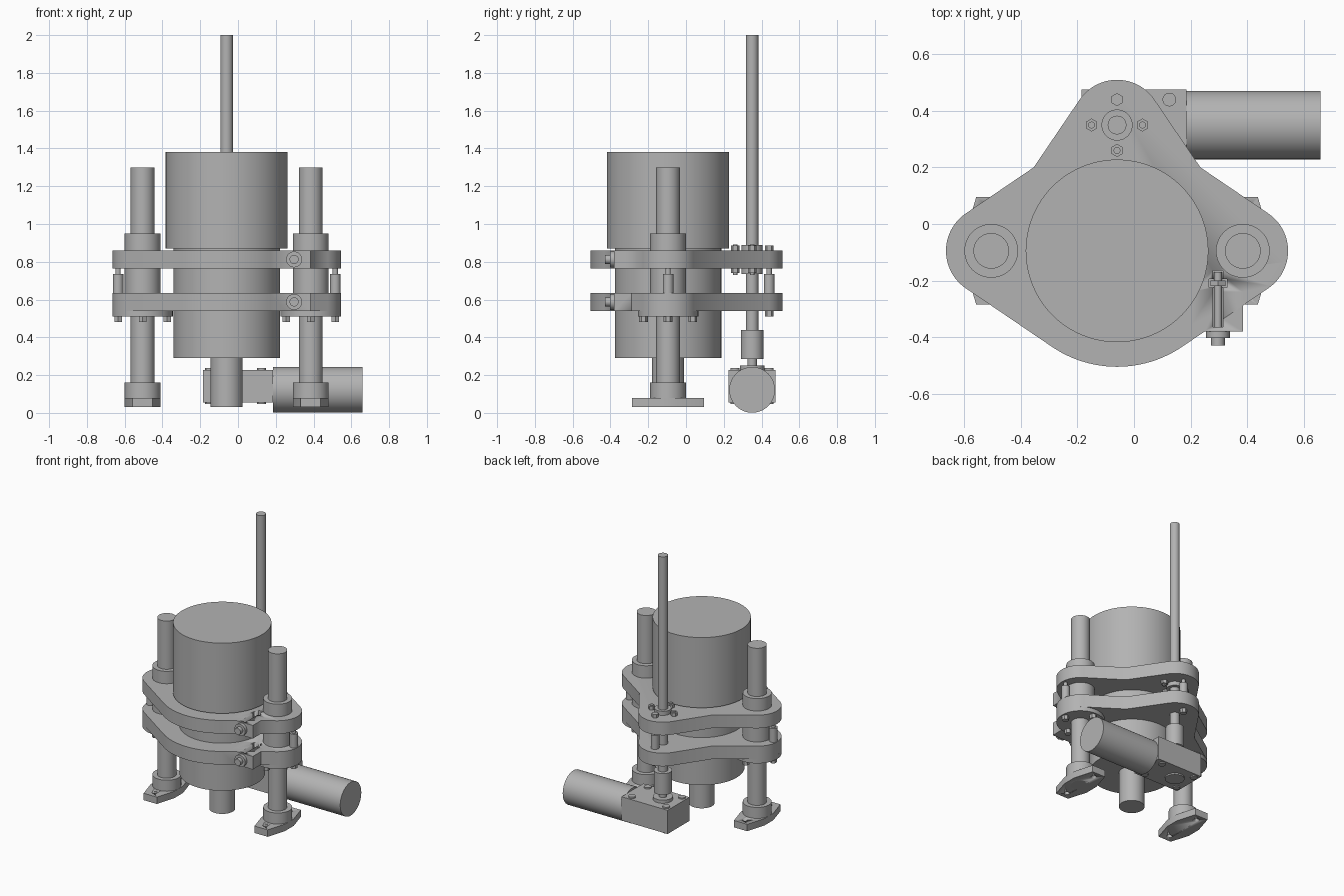
import bpy, bmesh
from math import pi, cos, sin, atan2, acos, hypot
from mathutils import Vector, Matrix

if "Cube" in bpy.data.objects:
    bpy.data.objects.remove(bpy.data.objects["Cube"])

GREY = (0.45, 0.45, 0.45, 1)
metal = bpy.data.materials.new("machined grey")
metal.diffuse_color = GREY
metal.use_nodes = True
metal.node_tree.nodes["Principled BSDF"].inputs["Base Color"].default_value = GREY


def finish(name, bm):
    bmesh.ops.recalc_face_normals(bm, faces=bm.faces)
    mesh = bpy.data.meshes.new(name)
    bm.to_mesh(mesh)
    bm.free()
    mesh.materials.append(metal)
    ob = bpy.data.objects.new(name, mesh)
    bpy.context.collection.objects.link(ob)
    bpy.ops.object.select_all(action='DESELECT')
    ob.select_set(True)
    bpy.context.view_layer.objects.active = ob
    bpy.ops.object.shade_smooth_by_angle(angle=pi / 6)
    return ob


def rod(name, start, end, radius, sides=48):
    """Cylinder or hex prism between two points."""
    a, b = Vector(start), Vector(end)
    turn = (b - a).to_track_quat('Z', 'Y').to_matrix().to_4x4()
    bm = bmesh.new()
    bmesh.ops.create_cone(bm, cap_ends=True, segments=sides, radius1=radius,
                          radius2=radius, depth=(b - a).length,
                          matrix=Matrix.Translation((a + b) / 2) @ turn)
    return finish(name, bm)


def post(name, xy, z0, z1, radius, sides=48):
    return rod(name, (*xy, z0), (*xy, z1), radius, sides)


def box(name, low, high):
    a, b = Vector(low), Vector(high)
    bm = bmesh.new()
    bmesh.ops.create_cube(bm, size=1, matrix=Matrix.Translation((a + b) / 2)
                          @ Matrix.Diagonal((*(b - a), 1)))
    return finish(name, bm)


def slab(name, outline, z0, z1):
    """Extrude a flat outline upward."""
    bm = bmesh.new()
    face = bm.faces.new([bm.verts.new((x, y, z0)) for x, y in outline])
    top = bmesh.ops.extrude_face_region(bm, geom=[face])["geom"]
    bmesh.ops.translate(bm, vec=(0, 0, z1 - z0),
                        verts=[v for v in top if isinstance(v, bmesh.types.BMVert)])
    return finish(name, bm)


def combine(target, tool, operation):
    mod = target.modifiers.new("cut", 'BOOLEAN')
    mod.operation, mod.object, mod.solver = operation, tool, 'EXACT'
    bpy.context.view_layer.objects.active = target
    bpy.ops.object.modifier_apply(modifier=mod.name)
    bpy.data.objects.remove(tool)


def tangent_outline(circles, steps=24):
    """Counter-clockwise outline of arcs joined by their outer tangents."""
    count = len(circles)
    angles = []
    for i, (x, y, r) in enumerate(circles):
        x2, y2, r2 = circles[(i + 1) % count]
        angles.append(atan2(y2 - y, x2 - x) - acos((r - r2) / hypot(x2 - x, y2 - y)))
    points = []
    for i, (x, y, r) in enumerate(circles):
        if r == 0:
            points.append((x, y))
            continue
        sweep = (angles[i] - angles[i - 1]) % (2 * pi)
        for k in range(steps + 1):
            t = angles[i - 1] + sweep * k / steps
            points.append((x + r * cos(t), y + r * sin(t)))
    return points


CORE = (-0.06, -0.095)
SCREW = (-0.06, 0.35)
LEGS = {"right": (-0.505, -0.095), "left": (0.385, -0.095)}

# Central body
post("upper_body", CORE, 0.87, 1.38, 0.323, 96)
post("lower_body", CORE, 0.29, 0.87, 0.282, 96)
post("nozzle", CORE, 0.03, 0.29, 0.085)

# Two clamping plates with their pinch bolts
outline = tangent_outline([(*CORE, 0.41), (*LEGS["left"], 0.16), (0.235, 0.2, 0),
                           (*SCREW, 0.16), (-0.355, 0.2, 0), (*LEGS["right"], 0.16)])
BX = 0.297
for label, z0 in (("lower", 0.54), ("upper", 0.765)):
    z1 = z0 + 0.095
    zm = (z0 + z1) / 2
    plate = slab(label + "_plate", outline, z0, z1)
    combine(plate, box("lug", (0.2, -0.38, z0), (0.385, -0.24, z1)), 'UNION')
    combine(plate, box("slot", (BX - 0.018, -0.365, zm - 0.016),
                       (BX + 0.018, -0.165, z1 + 0.1)), 'DIFFERENCE')
    combine(plate, box("pocket", (BX - 0.032, -0.225, zm - 0.03),
                       (BX + 0.032, -0.195, z1 + 0.1)), 'DIFFERENCE')
    for part, y0, y1, r, n in (("bolt", -0.4, -0.17, 0.014, 24),
                               ("washer", -0.403, -0.38, 0.042, 32),
                               ("bolt_head", -0.43, -0.4, 0.024, 32),
                               ("nut", -0.22, -0.2, 0.03, 6)):
        rod(f"{label}_pinch_{part}", (BX, y0, zm), (BX, y1, zm), r, n)

# Guide legs with bushings, flanges and feet
for side, (x, y) in LEGS.items():
    post(side + "_leg", (x, y), 0.03, 1.3, 0.063)
    post(side + "_bushing", (x, y), 0.51, 0.95, 0.095)
    post(side + "_bushing_flange", (x, y), 0.51, 0.54, 0.16)
    post(side + "_foot_collar", (x, y), 0.08, 0.16, 0.095)
    half = [(x + u, y + v) for u, v in ((0.053, -0.19), (0.095, -0.05), (0.095, 0.05),
                                        (0.053, 0.19), (-0.053, 0.19), (-0.095, 0.05),
                                        (-0.095, -0.05), (-0.053, -0.19))]
    foot = slab(side + "_foot", half, 0.03, 0.08)
    for dy in (-0.14, 0.14):
        combine(foot, post("foot_hole", (x, y + dy), 0, 0.1, 0.018, 24), 'DIFFERENCE')
    for k in range(4):
        spot = (x + 0.13 * cos(k * pi / 2), y + 0.13 * sin(k * pi / 2))
        post(f"{side}_flange_bolt_{k}", spot, 0.48, 0.51, 0.023, 6)

# Spacers between the plates
for name, spot in (("right", (-0.635, -0.095)), ("left", (0.515, -0.095)),
                   ("rear", (-0.06, 0.44))):
    post(name + "_spacer", spot, 0.635, 0.735, 0.028, 32)
    post(name + "_spacer_stud", spot, 0.735, 0.765, 0.014, 24)
post("rear_spacer_nut", (-0.06, 0.44), 0.51, 0.54, 0.023, 6)

# Lead screw, its nut and the fixing bolts
post("lead_screw", SCREW, 0.3, 2.0, 0.033)
post("screw_nut", SCREW, 0.735, 0.89, 0.055)
for k in range(4):
    spot = (SCREW[0] + 0.09 * cos(k * pi / 2), SCREW[1] + 0.09 * sin(k * pi / 2))
    post(f"screw_nut_bolt_{k}", spot, 0.86, 0.885, 0.023, 6)
    if k != 1:
        post(f"screw_nut_bolt_tip_{k}", spot, 0.74, 0.765, 0.023, 6)
        post(f"screw_nut_bolt_end_{k}", spot, 0.73, 0.892, 0.012, 24)

# Drive: coupler, gearbox and motor
post("coupler", SCREW, 0.285, 0.44, 0.06)
post("gearbox_shaft", SCREW, 0.2, 0.3, 0.025)
post("gearbox_collar", SCREW, 0.045, 0.25, 0.065)
box("gearbox", (-0.185, 0.225, 0.055), (0.185, 0.475, 0.227))
for i, x in enumerate((-0.15, 0.125)):
    for j, y in enumerate((0.26, 0.44)):
        post(f"gearbox_screw_{i}{j}", (x, y), 0.047, 0.237, 0.024, 24)
rod("motor", (0.185, 0.35, 0.122), (0.66, 0.35, 0.122), 0.121, 64)
